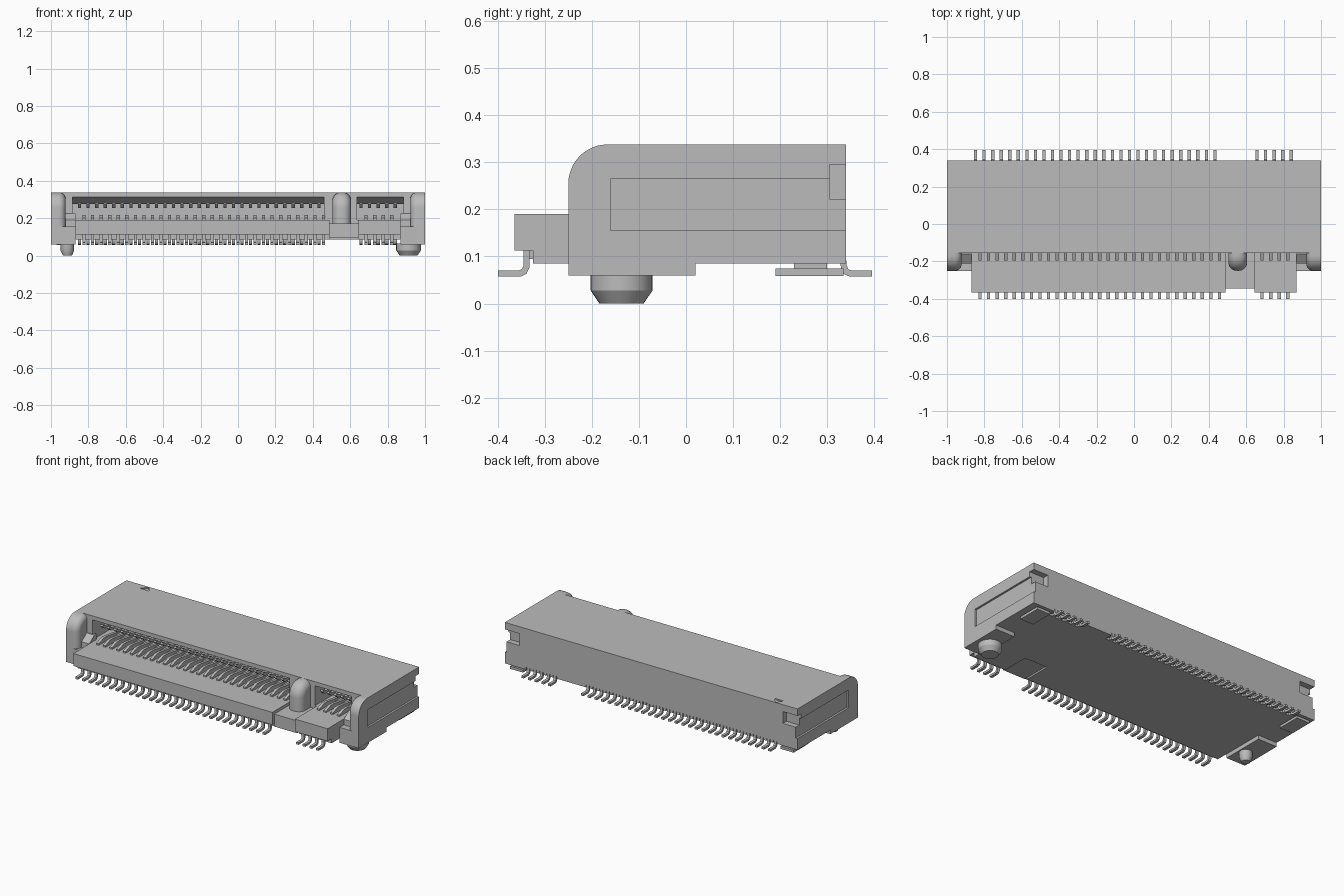
import bpy, bmesh, math

if "Cube" in bpy.data.objects:
    bpy.data.objects.remove(bpy.data.objects["Cube"])

grey = bpy.data.materials.new("plain_grey")
grey.use_nodes = True
grey.diffuse_color = (0.5, 0.5, 0.5, 1)
grey.node_tree.nodes["Principled BSDF"].inputs["Base Color"].default_value = (0.5, 0.5, 0.5, 1)


def add_prism(bm, profile, x0, x1):
    """Extrude a (y, z) outline along x."""
    face = bm.faces.new([bm.verts.new((x0, y, z)) for y, z in profile])
    out = bmesh.ops.extrude_face_region(bm, geom=[face])
    verts = [v for v in out["geom"] if isinstance(v, bmesh.types.BMVert)]
    bmesh.ops.translate(bm, verts=verts, vec=(x1 - x0, 0, 0))


def rect(y0, y1, z0, z1):
    return [(y0, z0), (y1, z0), (y1, z1), (y0, z1)]


def finish(name, bm):
    bmesh.ops.recalc_face_normals(bm, faces=bm.faces)
    mesh = bpy.data.meshes.new(name)
    bm.to_mesh(mesh)
    bm.free()
    mesh.materials.append(grey)
    ob = bpy.data.objects.new(name, mesh)
    bpy.context.collection.objects.link(ob)
    return ob


def prisms(name, profile, spans):
    bm = bmesh.new()
    for x0, x1 in spans:
        add_prism(bm, profile, x0, x1)
    return finish(name, bm)


def activate(ob):
    bpy.ops.object.select_all(action='DESELECT')
    ob.select_set(True)
    bpy.context.view_layer.objects.active = ob


def cut(targets, profile, spans):
    cutter = prisms("cutter", profile, spans)
    cutter.hide_render = True
    for ob in targets:
        mod = ob.modifiers.new("cut", 'BOOLEAN')
        mod.operation = 'DIFFERENCE'
        mod.solver = 'EXACT'
        mod.object = cutter
        activate(ob)
        bpy.ops.object.modifier_apply(modifier=mod.name)
    bpy.data.objects.remove(cutter)


def smooth(ob):
    activate(ob)
    bpy.ops.object.shade_smooth_by_angle(angle=math.radians(30))


# Contact positions along x
PITCH = 0.0457
front_x = [-0.823 + i * PITCH for i in range(29)] + [0.685 + i * PITCH for i in range(4)]
back_x = [-0.847 + i * PITCH for i in range(29)] + [0.658 + i * PITCH for i in range(5)]


def spans_at(xs, half):
    return [(x - half, x + half) for x in xs]


# Housing body
body = prisms("housing_body", rect(-0.155, 0.34, 0.085, 0.338), [(-1, 1)])

# Rounded cheeks at both ends and the key post between the slots
R = 0.083
arc = [(-0.25 + R - R * math.cos(a), 0.338 - R + R * math.sin(a))
       for a in [math.pi / 2 * i / 12 for i in range(13)]]


def rounded_post(name, x0, x1, z0, round_sides, radius):
    bm = bmesh.new()
    add_prism(bm, [(-0.10, z0), (-0.25, z0)] + arc + [(-0.10, 0.338)], x0, x1)
    edges = []
    for e in bm.edges:
        a, b = (v.co for v in e.verts)
        mid = (a + b) / 2
        same = abs(a.x - b.x) < 1e-5 and any(abs(a.x - s) < 1e-5 for s in round_sides)
        if same and mid.y < -0.101 and mid.z > z0 + 1e-4:
            edges.append(e)
    bmesh.ops.bevel(bm, geom=edges, offset=radius, segments=6, profile=0.5,
                    affect='EDGES', clamp_overlap=True)
    return finish(name, bm)


cheeks = [rounded_post("right_cheek", -1, -0.922, 0.06, [-0.922], 0.035),
          rounded_post("left_cheek", 0.922, 1, 0.06, [0.922], 0.035)]
post = rounded_post("key_post", 0.505, 0.605, 0.16, [0.505, 0.605], 0.045)

# Card slots, side panels, rear corner notches and rear contact grooves
slot = [(-0.2, 0.313), (-0.155, 0.313), (-0.06, 0.275), (0.02, 0.275),
        (0.02, 0.19), (-0.2, 0.19)]
cut([body], slot, [(-0.885, 0.46), (0.635, 0.885)])
ends = [(-1.1, -0.988), (0.988, 1.1)]
cut([body] + cheeks, rect(-0.16, 0.36, 0.155, 0.265), ends)
cut([body], rect(0.305, 0.36, 0.222, 0.295), [(-1.1, -0.9), (0.9, 1.1)])
cut([body], rect(0.29, 0.36, 0.05, 0.10), spans_at(back_x, 0.013))

# Triangular first-contact mark, sunk into the roof
bm = bmesh.new()
tri = [bm.verts.new((x, y, 0.330)) for x, y in ((-0.877, 0.297), (-0.817, 0.297), (-0.847, 0.338))]
ext = bmesh.ops.extrude_face_region(bm, geom=[bm.faces.new(tri)])
bmesh.ops.translate(bm, verts=[v for v in ext["geom"] if isinstance(v, bmesh.types.BMVert)],
                    vec=(0, 0, 0.03))
mark = finish("mark_cutter", bm)
mod = body.modifiers.new("mark", 'BOOLEAN')
mod.operation, mod.solver, mod.object = 'DIFFERENCE', 'EXACT', mark
activate(body)
bpy.ops.object.modifier_apply(modifier="mark")
bpy.data.objects.remove(mark)
for ob in cheeks + [post]:
    smooth(ob)

# Front lip in two runs, with a lower bridge under the key post
lip = [(-0.10, 0.085), (-0.10, 0.19), (-0.365, 0.19), (-0.365, 0.113),
       (-0.325, 0.113), (-0.325, 0.085)]
prisms("front_lip", lip, [(-0.87, 0.49), (0.645, 0.868)])
prisms("lip_bridge", rect(-0.345, -0.10, 0.095, 0.172), [(0.49, 0.645)])

# Guide ramps beside the lip, and feet
prisms("guide_ramp", [(-0.21, 0.15), (-0.14, 0.15), (-0.14, 0.225), (-0.16, 0.225), (-0.21, 0.19)],
       [(-0.925, -0.87), (0.87, 0.925)])
prisms("foot", rect(-0.25, 0.02, 0.06, 0.155), [(-1, -0.87), (0.87, 1)])


# Locating pegs
def peg(name, x, r, r_tip, z_taper):
    bm = bmesh.new()
    rings = [[bm.verts.new((x + rad * math.cos(t), -0.137 + rad * math.sin(t), z))
              for t in [2 * math.pi * i / 32 for i in range(32)]]
             for rad, z in ((r, 0.065), (r, z_taper), (r_tip, 0.0))]
    for a, b in zip(rings, rings[1:]):
        for i in range(32):
            bm.faces.new((a[i], a[i - 1], b[i - 1], b[i]))
    bm.faces.new(rings[0])
    bm.faces.new(rings[-1])
    smooth(finish(name, bm))


peg("large_peg", 0.912, 0.066, 0.047, 0.028)
peg("small_peg", -0.912, 0.036, 0.024, 0.026)

# Solder tails
front_tail = [(-0.333, 0.118), (-0.345, 0.118), (-0.345, 0.08), (-0.349, 0.073), (-0.356, 0.07),
              (-0.40, 0.07), (-0.40, 0.057), (-0.352, 0.057), (-0.339, 0.063), (-0.333, 0.076)]
back_tail = [(0.328, 0.105), (0.34, 0.105), (0.341, 0.082), (0.345, 0.073), (0.352, 0.07),
             (0.395, 0.07), (0.395, 0.057), (0.348, 0.057), (0.335, 0.063), (0.329, 0.076)]
prisms("front_solder_tails", front_tail, spans_at(front_x, 0.0085))
prisms("back_solder_tails", back_tail, spans_at(back_x, 0.0085))

# Spring contacts inside the slots
lower = [(-0.195, 0.18), (-0.195, 0.2), (-0.15, 0.217), (-0.12, 0.217), (0.02, 0.197), (0.02, 0.18)]
upper = [(-0.125, 0.272), (-0.105, 0.254), (-0.085, 0.254), (0.02, 0.272), (0.02, 0.285),
         (-0.09, 0.268), (-0.12, 0.282)]
prisms("lower_contacts", lower, spans_at(front_x, 0.0085))
prisms("upper_contacts", upper, spans_at(back_x, 0.0085))

# Hold-down solder tabs under the rear corners
prisms("solder_tab", rect(0.19, 0.335, 0.058, 0.074), [(-0.97, -0.88), (0.88, 0.97)])
prisms("tab_stem", rect(0.23, 0.30, 0.07, 0.09), [(-0.95, -0.90), (0.90, 0.95)])
